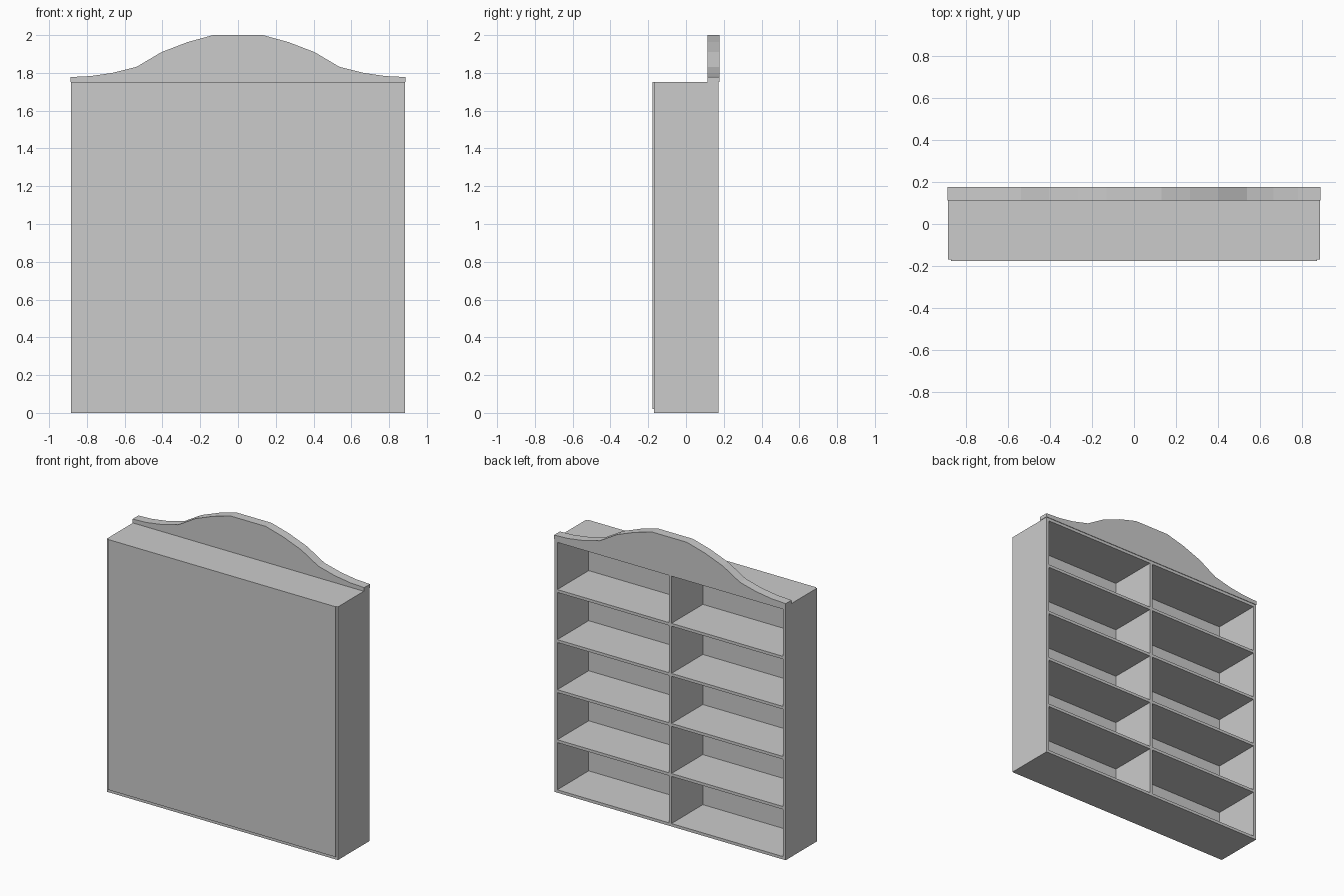
import bpy, bmesh

if "Cube" in bpy.data.objects:
    bpy.data.objects.remove(bpy.data.objects["Cube"])

W, H, T = 0.884, 1.752, 0.02       # half width, carcass height, board thickness
Y0, Y1 = -0.17, 0.173              # carcass depth range


def box(name, x0, x1, y0, y1, z0, z1):
    bm = bmesh.new()
    bmesh.ops.create_cube(bm, size=1)
    for v in bm.verts:
        v.co = ((x0 + x1) / 2 + v.co.x * (x1 - x0),
                (y0 + y1) / 2 + v.co.y * (y1 - y0),
                (z0 + z1) / 2 + v.co.z * (z1 - z0))
    return finish(name, bm)


def finish(name, bm):
    bmesh.ops.recalc_face_normals(bm, faces=bm.faces)
    me = bpy.data.meshes.new(name)
    bm.to_mesh(me)
    bm.free()
    ob = bpy.data.objects.new(name, me)
    bpy.context.collection.objects.link(ob)
    return ob


# Uprights: two sides and a centre divider
box("left_side", -W, -W + T, Y0, Y1, 0, H)
box("right_side", W - T, W, Y0, Y1, 0, H)
box("centre_divider", -T / 2, T / 2, Y0, Y1, T, H - T)

# Bottom, shelves and top, one board per column
pitch = (H - T) / 5
for side, x0, x1 in (("left", -W + T, 0), ("right", 0, W - T)):
    inner = (x0, -T / 2) if x0 < 0 else (T / 2, x1)
    for i in range(6):
        name = {0: "bottom", 5: "top"}.get(i, f"shelf_{i}")
        a, b = (x0, x1) if i in (0, 5) else inner
        box(f"{side}_{name}", a, b, Y0, Y1, i * pitch, i * pitch + T)

# Closed panel, slightly inset from the carcass outline
box("back_panel", -0.87, 0.87, -0.177, Y0, T, H)

# Curved crown board along the open side
half = [(0.887, 1.778), (0.78, 1.783), (0.664, 1.80), (0.537, 1.832),
        (0.405, 1.91), (0.267, 1.963), (0.132, 2.0)]
profile = ([(-0.887, H)] + [(-x, z) for x, z in half]
           + half[::-1] + [(0.887, H)])
bm = bmesh.new()
face = bm.faces.new([bm.verts.new((x, 0.113, z)) for x, z in profile])
ext = bmesh.ops.extrude_face_region(bm, geom=[face])
moved = [g for g in ext["geom"] if isinstance(g, bmesh.types.BMVert)]
bmesh.ops.translate(bm, verts=moved, vec=(0, 0.064, 0))
finish("crown_board", bm)
